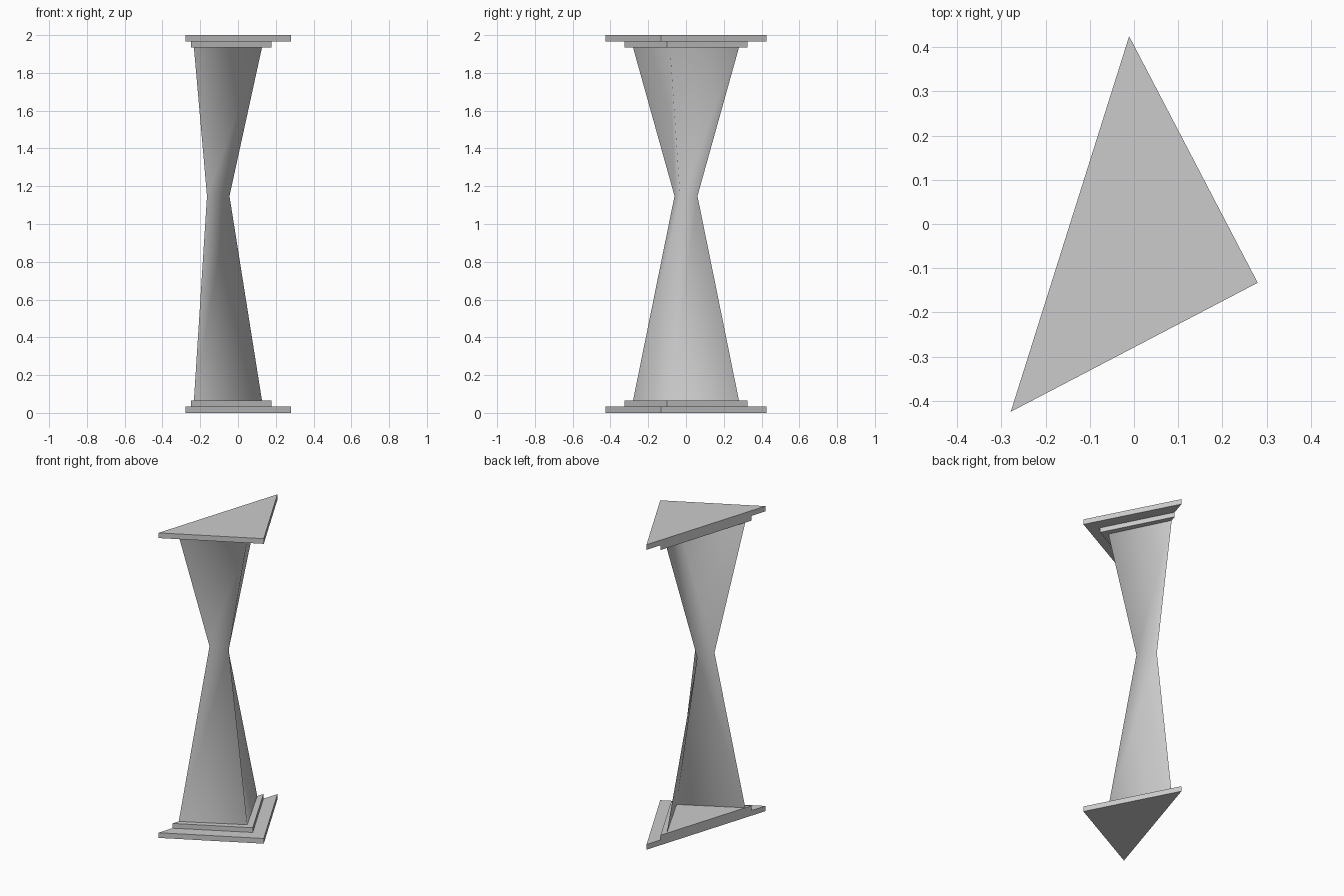
import bpy
from mathutils import Vector

if "Cube" in bpy.data.objects:
    bpy.data.objects.remove(bpy.data.objects["Cube"])

# Right-angled triangular plan: midpoint of the long back edge, its half vector, and the apex vector
MID = Vector((-0.145, 0.0, 0.0))
HALF = Vector((0.134, 0.425, 0.0))
APEX = Vector((0.425, -0.133, 0.0))


def section(half, apex, z):
    """Triangle growing out of the back edge midpoint: end, apex, end."""
    up = Vector((0, 0, z))
    return [MID + HALF * half + up, MID + APEX * apex + up, MID - HALF * half + up]


def make(name, verts, faces, smooth=False):
    mesh = bpy.data.meshes.new(name)
    mesh.from_pydata(verts, [], faces)
    for p in mesh.polygons:
        p.use_smooth = smooth
    obj = bpy.data.objects.new(name, mesh)
    bpy.context.collection.objects.link(obj)
    return obj


def plate(name, half, apex, z0, z1):
    verts = section(half, apex, z0) + section(half, apex, z1)
    make(name, verts, [(0, 1, 2), (5, 4, 3),
                       (1, 0, 3, 4), (2, 1, 4, 5), (0, 2, 5, 3)])


# Stepped plates at both ends
for end, flip in (("base", False), ("top", True)):
    for step, half, apex, z0, z1 in (("outer", 1.0, 1.0, 0.0, 0.034),
                                     ("inner", 0.765, 0.76, 0.034, 0.065)):
        if flip:
            z0, z1 = 2 - z1, 2 - z0
        plate(f"{end}_{step}_plate", half, apex, z0, z1)

# V-shaped sheet column, open along the back, pinched at the waist
rings = [section(0.66, 0.64, 0.065), section(0.143, 0.235, 1.148), section(0.66, 0.64, 1.935)]
verts = [v for ring in rings for v in ring]
faces = [(3 * r + c + 1, 3 * r + c, 3 * r + c + 3, 3 * r + c + 4)
         for r in range(2) for c in range(2)]
make("pinched_column", verts, faces, smooth=True)
